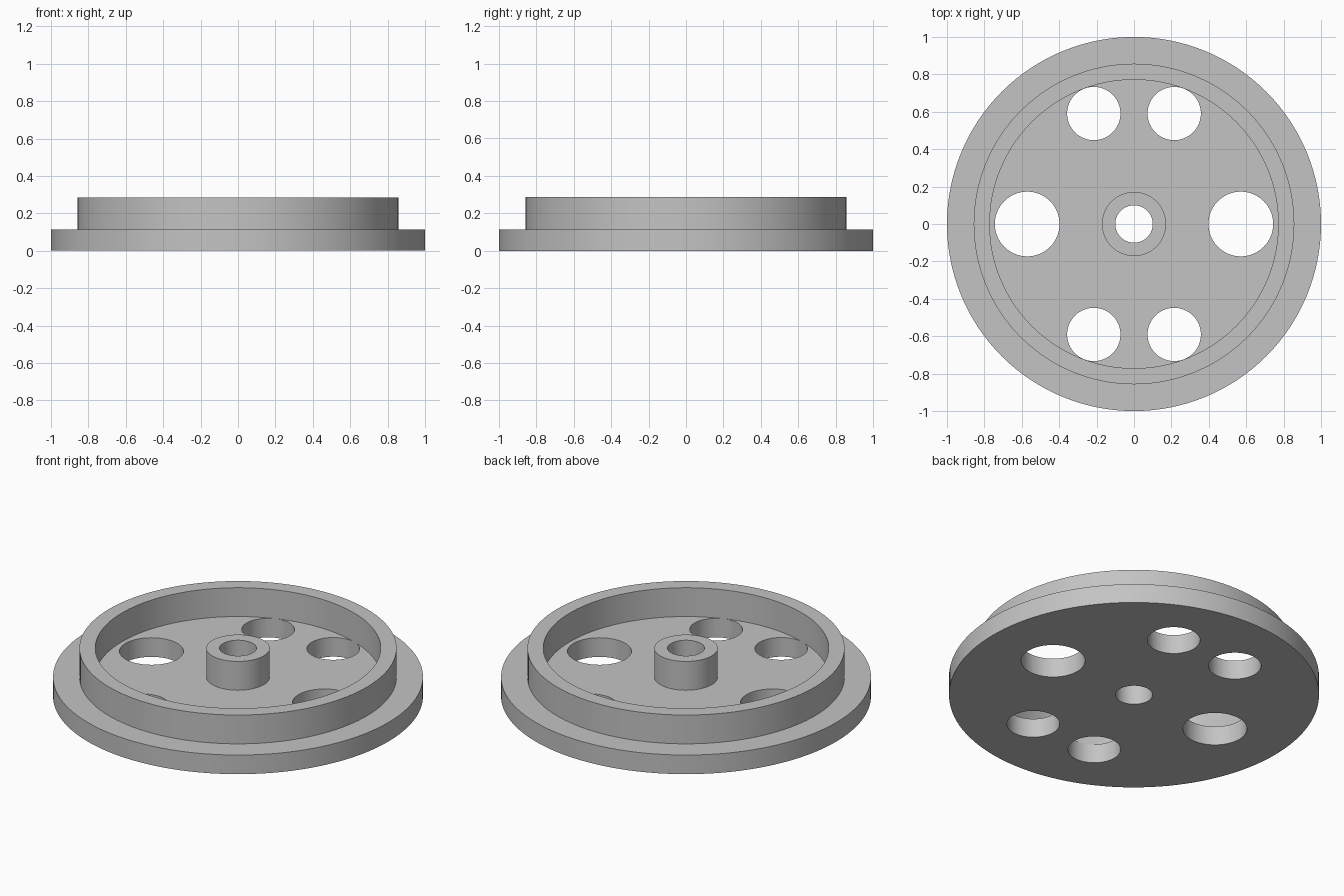
import bpy, bmesh, math
from mathutils import Vector

default = bpy.data.objects.get("Cube")
if default:
    bpy.data.objects.remove(default, do_unlink=True)

SEGMENTS = 128
FLOOR, TOP = 0.114, 0.286

# Single plain grey
grey = bpy.data.materials.new("plain_grey")
grey.use_nodes = True
colour = (0.55, 0.55, 0.55, 1)
grey.diffuse_color = colour
grey.node_tree.nodes["Principled BSDF"].inputs["Base Color"].default_value = colour


def make_object(name, bm):
    bmesh.ops.recalc_face_normals(bm, faces=bm.faces)
    mesh = bpy.data.meshes.new(name)
    bm.to_mesh(mesh)
    bm.free()
    mesh.materials.append(grey)
    obj = bpy.data.objects.new(name, mesh)
    bpy.context.collection.objects.link(obj)
    return obj


def lathe(name, profile):
    """Revolve a closed (radius, height) outline about the z axis."""
    bm = bmesh.new()
    verts = [bm.verts.new((r, 0, z)) for r, z in profile]
    edges = [bm.edges.new((v, verts[i - 1])) for i, v in enumerate(verts)]
    bmesh.ops.spin(bm, geom=verts + edges, cent=(0, 0, 0), axis=(0, 0, 1),
                   angle=math.tau, steps=SEGMENTS, use_merge=True)
    bmesh.ops.remove_doubles(bm, verts=bm.verts, dist=1e-5)
    return make_object(name, bm)


# Wheel: bore, hub, floor, raised rim and outer flange
wheel = lathe("flanged_wheel", [
    (0.1, 0), (1, 0), (1, FLOOR), (0.857, FLOOR), (0.857, TOP),
    (0.7714, TOP), (0.7714, FLOOR), (0.1714, FLOOR), (0.1714, TOP), (0.1, TOP)])

# Holes through the floor: angle, distance from centre, radius
holes = [(a, 0.571, 0.173) for a in (0, 180)]
holes += [(a, 0.6286, 0.1425) for a in (70, 110, 250, 290)]
bm = bmesh.new()
for angle, distance, radius in holes:
    a = math.radians(angle)
    made = bmesh.ops.create_cone(bm, cap_ends=True, segments=64,
                                 radius1=radius, radius2=radius, depth=1)
    bmesh.ops.translate(bm, verts=made["verts"],
                        vec=Vector((math.cos(a), math.sin(a), 0)) * distance)
cutter = make_object("hole_cutter", bm)
cutter.hide_render = True

cut = wheel.modifiers.new("holes", "BOOLEAN")
cut.operation = "DIFFERENCE"
cut.solver = "EXACT"
cut.object = cutter

bpy.ops.object.select_all(action="DESELECT")
wheel.select_set(True)
bpy.context.view_layer.objects.active = wheel
bpy.ops.object.modifier_apply(modifier=cut.name)
bpy.data.objects.remove(cutter, do_unlink=True)
bpy.ops.object.shade_smooth_by_angle(angle=math.radians(30))
